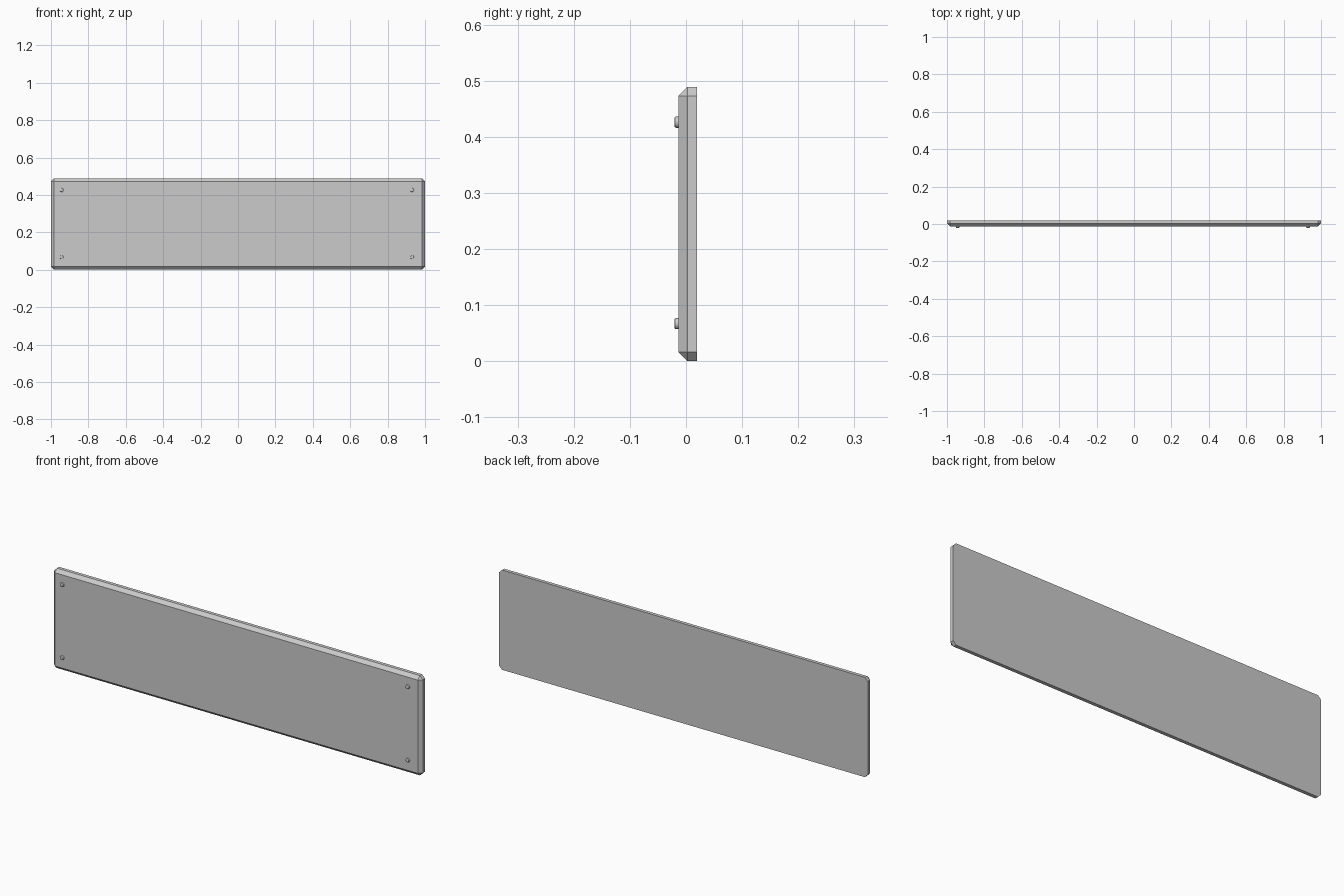
import bpy, bmesh, math
from mathutils import Matrix

if "Cube" in bpy.data.objects:
    bpy.data.objects.remove(bpy.data.objects["Cube"])

W, H = 2.0, 0.489
FRONT, BACK = -0.013, 0.02
CHAMFER = 0.016


def make_object(name, bm):
    bmesh.ops.recalc_face_normals(bm, faces=bm.faces)
    mesh = bpy.data.meshes.new(name)
    bm.to_mesh(mesh)
    bm.free()
    obj = bpy.data.objects.new(name, mesh)
    bpy.context.collection.objects.link(obj)
    return obj


# Flat panel: every edge chamfered except those around the back face
bm = bmesh.new()
bmesh.ops.create_cube(bm, size=1, matrix=Matrix.Translation((0, (FRONT + BACK) / 2, H / 2))
                      @ Matrix.Diagonal((W, BACK - FRONT, H, 1)))
edges = [e for e in bm.edges if any(v.co.y < 0 for v in e.verts)]
bmesh.ops.bevel(bm, geom=edges, offset=CHAMFER, segments=1, affect='EDGES')
make_object("panel", bm)


# Screw heads: short cylinders with a rounded front rim
def screw(name, x, z, radius=0.01, tip=-0.0207, root=-0.011):
    bm = bmesh.new()
    bmesh.ops.create_cone(bm, cap_ends=True, segments=16, radius1=radius, radius2=radius,
                          depth=root - tip,
                          matrix=Matrix.Translation((x, (tip + root) / 2, z))
                          @ Matrix.Rotation(math.pi / 2, 4, 'X'))
    rim = [e for e in bm.edges if all(v.co.y < tip + 0.001 for v in e.verts)]
    bmesh.ops.bevel(bm, geom=rim, offset=0.003, segments=2, profile=0.5, affect='EDGES')
    obj = make_object(name, bm)
    bpy.ops.object.select_all(action='DESELECT')
    obj.select_set(True)
    bpy.context.view_layer.objects.active = obj
    bpy.ops.object.shade_smooth_by_angle(angle=math.radians(40))


for side, x in (("left", -0.943), ("right", 0.931)):
    for level, z in (("lower", 0.067), ("upper", 0.426)):
        screw(f"screw_{level}_{side}", x, z)
